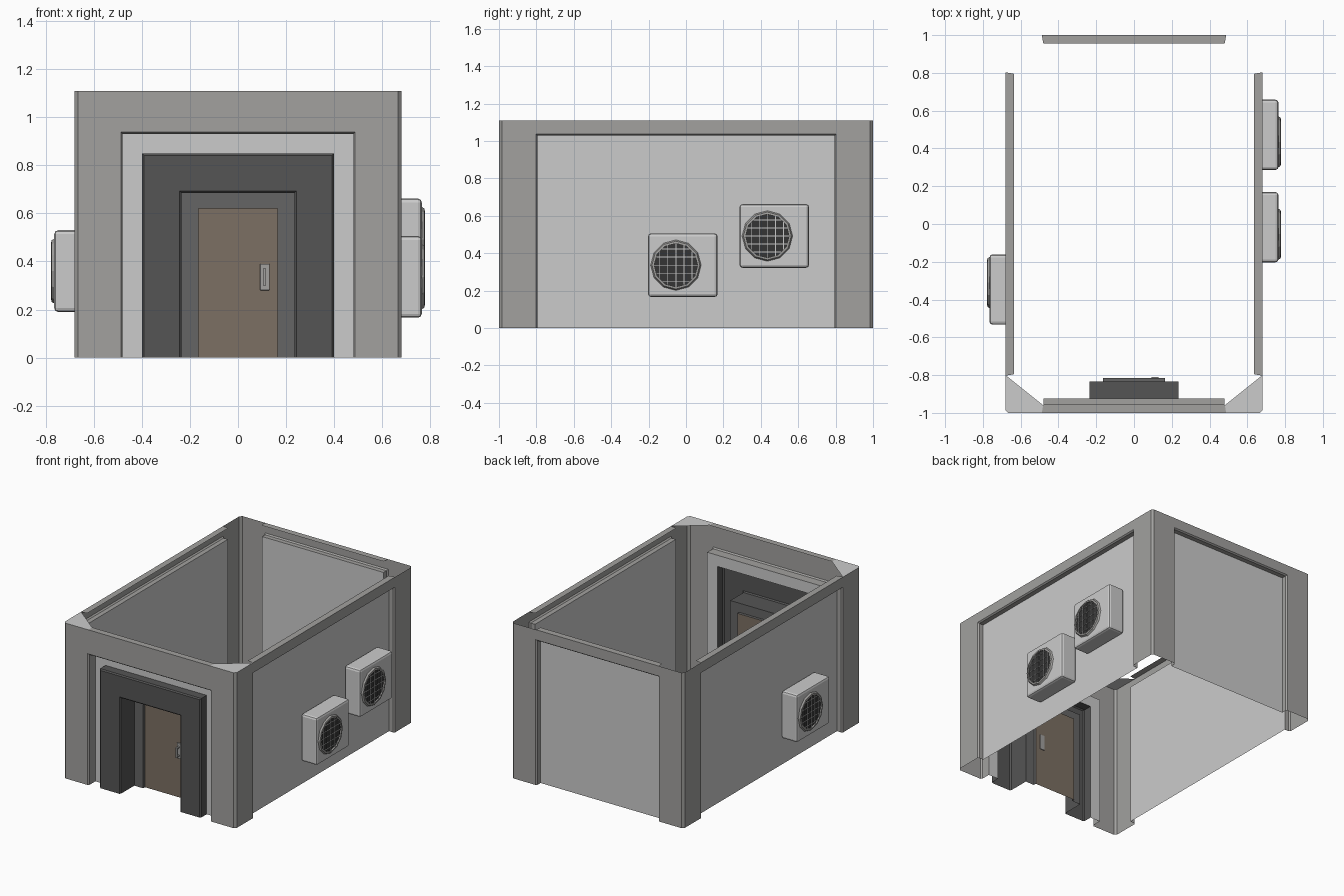
import bpy, bmesh, math
from mathutils import Matrix

if "Cube" in bpy.data.objects:
    bpy.data.objects.remove(bpy.data.objects["Cube"])

H, C = 1.11, 0.015          # wall height, corner chamfer


def material(name, v):
    m = bpy.data.materials.new(name)
    m.diffuse_color = (*v, 1)
    m.use_nodes = True
    m.node_tree.nodes["Principled BSDF"].inputs["Base Color"].default_value = m.diffuse_color
    return m


LIGHT = material("light_grey", (0.62, 0.62, 0.62))
TRIM = material("trim_grey", (0.36, 0.355, 0.345))
DARK = material("dark_grey", (0.09, 0.09, 0.09))
JAMB = material("jamb_grey", (0.13, 0.13, 0.13))
BROWN = material("door_brown", (0.20, 0.16, 0.125))
BLACK = material("fan_black", (0.035, 0.035, 0.035))


def make(name, polys, mat, angle=0):
    """Mesh from polygons given in front-wall space, turned about z."""
    bm = bmesh.new()
    for p in polys:
        bm.faces.new([bm.verts.new(v) for v in p])
    bmesh.ops.remove_doubles(bm, verts=bm.verts, dist=1e-5)
    return finish(name, bm, mat, angle)


def finish(name, bm, mat, angle=0):
    bm.transform(Matrix.Rotation(math.radians(angle), 4, 'Z'))
    me = bpy.data.meshes.new(name)
    bm.to_mesh(me)
    bm.free()
    me.materials.append(mat)
    ob = bpy.data.objects.new(name, me)
    bpy.context.collection.objects.link(ob)
    return ob


def box(name, x, y, z, mat, angle=0, bevel=0):
    bm = bmesh.new()
    bmesh.ops.create_cube(bm, size=1)
    for v in bm.verts:
        v.co = [(r[0] + r[1]) / 2 + c * (r[1] - r[0]) for r, c in zip((x, y, z), v.co)]
    if bevel:
        bmesh.ops.bevel(bm, geom=bm.edges[:], offset=bevel, segments=2, profile=0.5, affect='EDGES')
    return finish(name, bm, mat, angle)


def arch_bands(rings):
    """Door-shaped bands joining rings of (half width, height, y)."""
    outl = [[(-a, y, 0), (-a, y, h), (a, y, h), (a, y, 0)] for a, h, y in rings]
    return [(o[i + 1], o[i], n[i], n[i + 1]) for o, n in zip(outl, outl[1:]) for i in range(3)]


def panel(a, h, y):
    return [(-a, y, 0), (a, y, 0), (a, y, h), (-a, y, h)]


# Four walls: pillar-and-beam surround, chamfered corner, recessed panel
# name, angle, half length, distance, opening half width, opening height, recess
walls = [("front", 0, 0.68, 1.0, 0.48, 0.93, 0.075),
         ("right", 90, 1.0, 0.68, 0.795, 1.03, 0.043),
         ("back", 180, 0.68, 1.0, 0.48, 1.03, 0.043),
         ("left", 270, 1.0, 0.68, 0.795, 1.03, 0.043)]
for name, ang, w, d, a, h, r in walls:
    polys = arch_bands([(w - C, H, -d), (a + 0.008, h + 0.008, -d), (a, h, -d + 0.01), (a, h, -d + r)])
    polys.append([(w - C, -d, 0), (w, -d + C, 0), (w, -d + C, H), (w - C, -d, H)])
    polys.append([(-a - .008, -d, H), (a + .008, -d, H), (a, -d + 0.045, H), (-a, -d + 0.045, H)])
    make(name + "_wall_surround", polys, TRIM, ang)
    if name != "front":
        make(name + "_wall_panel", [panel(a, h, -d + r)], LIGHT, ang)

# Caps over the two front pillars
for s, name in ((1, "right"), (-1, "left")):
    cap = [(0.48, -0.96), (0.48, -1), (0.68 - C, -1), (0.68, -1 + C), (0.68, -0.8)]
    make(name + "_pillar_cap", [[(s * x, y, H) for x, y in cap][::s]], LIGHT)

# Doorway: light border, projecting dark portal, inner jamb, door
make("front_wall_panel", arch_bands([(0.48, 0.93, -0.925), (0.40, 0.85, -0.925)]), LIGHT)
make("door_portal", arch_bands([(0.40, 0.85, -0.925), (0.40, 0.85, -0.985), (0.392, 0.842, -0.993),
                                (0.243, 0.693, -0.993), (0.235, 0.685, -0.985), (0.235, 0.685, -0.835)]), DARK)
make("door_jamb", arch_bands([(0.235, 0.685, -0.835), (0.165, 0.62, -0.835), (0.165, 0.62, -0.815)]), JAMB)
make("door", [panel(0.165, 0.62, -0.815)], BROWN)

# Door handle
box("handle_plate", (0.092, 0.131), (-0.825, -0.809), (0.28, 0.39), TRIM, bevel=0.003)
box("handle_bar", (0.105, 0.117), (-0.858, -0.848), (0.30, 0.37), TRIM)
for z in (0.30, 0.36):
    box("handle_post", (0.105, 0.117), (-0.85, -0.82), (z, z + 0.01), TRIM)


def fan_unit(name, ang, u, z):
    """Wall cooling unit in front-wall space, centred at (u, z)."""
    box(name + "_case", (u - 0.186, u + 0.186), (-0.765, -0.64), (z - 0.17, z + 0.17), LIGHT, ang, 0.016)
    cu, n = u - 0.037, 12

    def circle(r, y):
        return [(cu + r * math.cos(2 * math.pi * i / n), y, z + r * math.sin(2 * math.pi * i / n))
                for i in range(n)]

    # Tapered ring around the fan opening
    rings = [circle(*p) for p in ((0.137, -0.762), (0.128, -0.776), (0.116, -0.778), (0.116, -0.768))]
    make(name + "_ring", [(o[i], o[(i + 1) % n], q[(i + 1) % n], q[i])
                          for o, q in zip(rings, rings[1:]) for i in range(n)], TRIM, ang)
    make(name + "_opening", [circle(0.117, -0.768)], BLACK, ang)
    # Wire grille
    for k in range(-2, 3):
        o = k * 0.043
        l, t = math.sqrt(0.117 ** 2 - o ** 2), 0.002
        box(name + "_wire_upright", (cu + o - t, cu + o + t), (-0.776, -0.772), (z - l, z + l), LIGHT, ang)
        box(name + "_wire_cross", (cu - l, cu + l), (-0.776, -0.772), (z + o - t, z + o + t), LIGHT, ang)


fan_unit("right_low_fan", 90, -0.017, 0.336)
fan_unit("right_high_fan", 90, 0.472, 0.492)
fan_unit("left_fan", 270, 0.347, 0.36)
